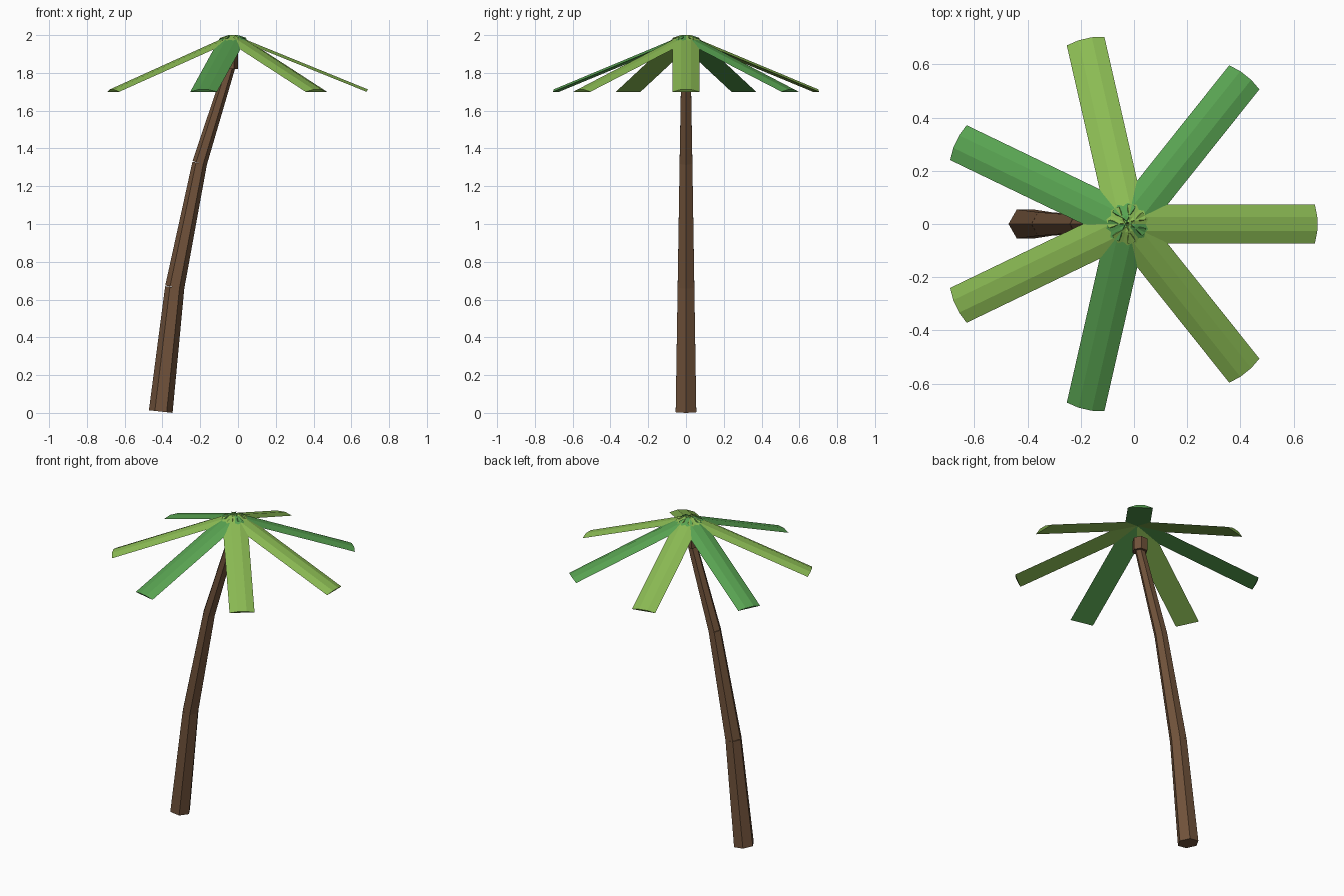
import bpy, bmesh, math
from mathutils import Vector

if "Cube" in bpy.data.objects:
    bpy.data.objects.remove(bpy.data.objects["Cube"])


def material(name, rgb):
    # sRGB 0-255 to linear
    m = bpy.data.materials.new(name)
    lin = [((c / 255 + 0.055) / 1.055) ** 2.4 for c in rgb]
    m.diffuse_color = (*lin, 1)
    m.use_nodes = True
    m.node_tree.nodes["Principled BSDF"].inputs["Base Color"].default_value = m.diffuse_color
    return m


BROWN = material("bark brown", (112, 82, 58))
LIGHT = material("light green", (140, 188, 84))
GREEN = material("mid green", (88, 162, 81))


def loft(name, ring_a, ring_b, mat):
    # closed solid between two matching outlines
    bm = bmesh.new()
    a = [bm.verts.new(p) for p in ring_a]
    b = [bm.verts.new(p) for p in ring_b]
    n = len(a)
    bm.faces.new(a)
    bm.faces.new(b[::-1])
    for i in range(n):
        j = (i + 1) % n
        bm.faces.new((a[i], b[i], b[j], a[j]))
    bmesh.ops.recalc_face_normals(bm, faces=bm.faces)
    me = bpy.data.meshes.new(name)
    bm.to_mesh(me)
    bm.free()
    me.materials.append(mat)
    ob = bpy.data.objects.new(name, me)
    bpy.context.collection.objects.link(ob)
    return ob


def hexagon(center, axis, r):
    # six points square to the axis, one corner towards +x
    u = Vector((axis.z, 0, -axis.x))
    v = Vector((0, 1, 0))
    return [center + r * (u * math.cos(k * math.pi / 3) + v * math.sin(k * math.pi / 3))
            for k in range(6)]


def hex_section(name, x0, z0, r0, x1, z1, r1):
    p, q = Vector((x0, 0, z0)), Vector((x1, 0, z1))
    axis = (q - p).normalized()
    loft(name, hexagon(p, axis, r0), hexagon(q, axis, r1), BROWN)


# Leaning trunk in three tapered sections
hex_section("trunk_lower", -0.409, 0.007, 0.063, -0.335, 0.665, 0.051)
hex_section("trunk_middle", -0.335, 0.665, 0.051, -0.203, 1.322, 0.039)
hex_section("trunk_upper", -0.203, 1.322, 0.039, -0.028, 1.88, 0.028)

# Short block under the crown
hex_section("crown_block", -0.045, 1.82, 0.045, -0.045, 1.90, 0.045)

# Seven drooping fronds: shallow arched top, flat underside
PROFILE = [(-0.0725, 0), (-0.026, 1), (0.026, 1), (0.0725, 0)]
for i in range(7):
    t = i * math.tau / 7
    out = Vector((math.cos(t), math.sin(t), 0))
    side = Vector((-math.sin(t), math.cos(t), 0))
    hub = Vector((-0.025, 0, 0))
    inner = [hub + side * w + out * (0.007 * h) + Vector((0, 0, 1.985 + 0.015 * h))
             for w, h in PROFILE]
    tip = [hub + side * w + out * (0.705 + 0.009 * h) + Vector((0, 0, 1.70 + 0.012 * h))
           for w, h in PROFILE]
    loft(f"frond_{i + 1}", inner, tip, LIGHT if i % 2 == 0 else GREEN)
